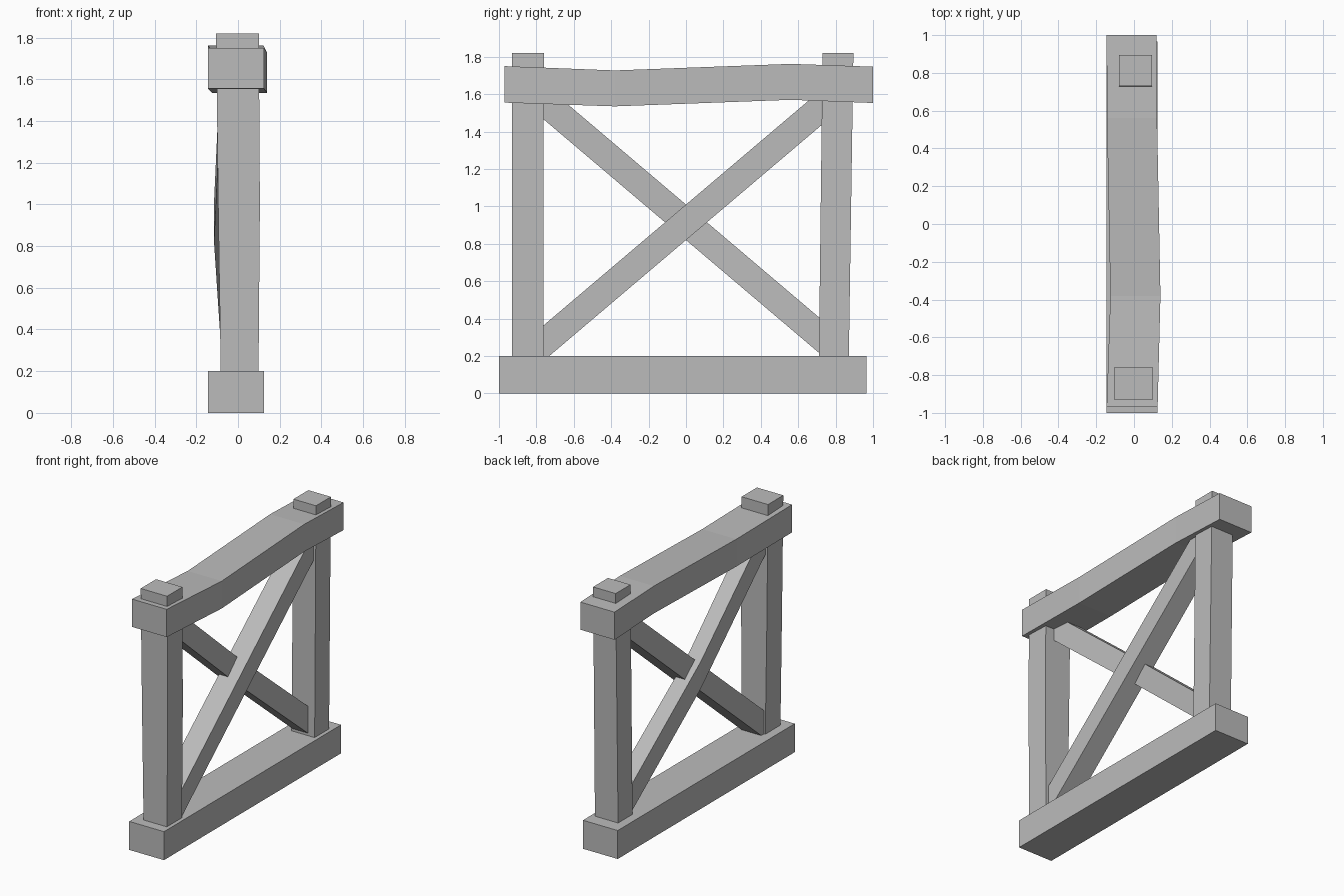
import bpy
import bmesh

old = bpy.data.objects.get("Cube")
if old:
    bpy.data.objects.remove(old, do_unlink=True)

grey = bpy.data.materials.new("plain grey")
grey.use_nodes = True
grey.diffuse_color = (0.5, 0.5, 0.5, 1)
grey.node_tree.nodes["Principled BSDF"].inputs["Base Color"].default_value = (0.5, 0.5, 0.5, 1)


def loft(name, rings):
    """Skin a row of four-cornered sections into a closed timber."""
    bm = bmesh.new()
    rows = [[bm.verts.new(p) for p in ring] for ring in rings]
    for a, b in zip(rows, rows[1:]):
        for i in range(4):
            j = (i + 1) % 4
            bm.faces.new((a[i], a[j], b[j], b[i]))
    bm.faces.new(rows[0])
    bm.faces.new(rows[-1])
    bmesh.ops.recalc_face_normals(bm, faces=bm.faces)
    mesh = bpy.data.meshes.new(name)
    bm.to_mesh(mesh)
    bm.free()
    mesh.materials.append(grey)
    obj = bpy.data.objects.new(name, mesh)
    bpy.context.collection.objects.link(obj)


def rail(name, stations):
    """Timber running along y; stations are (y, x0, x1, z0, z1)."""
    loft(name, [[(x0, y, z0), (x1, y, z0), (x1, y, z1), (x0, y, z1)]
                for y, x0, x1, z0, z1 in stations])


def post(name, stations):
    """Upright timber; stations are (z, x0, x1, y0, y1)."""
    loft(name, [[(x0, y0, z), (x1, y0, z), (x1, y1, z), (x0, y1, z)]
                for z, x0, x1, y0, y1 in stations])


def brace(name, direction, stations):
    """Diagonal timber with upright ends; stations are (y, x0, x1)."""
    rail(name, [(y, x0, x1, 0.82 + direction * 0.848 * y, 1.01 + direction * 0.848 * y)
                for y, x0, x1 in stations])


# Horizontal timbers
rail("base_beam", [(-1, -0.145, 0.125, 0, 0.2), (0.965, -0.145, 0.125, 0, 0.2)])
rail("top_beam", [(-0.97, -0.145, 0.125, 1.555, 1.75),
                  (-0.38, -0.125, 0.14, 1.535, 1.727),
                  (0.56, -0.143, 0.122, 1.57, 1.762),
                  (1.0, -0.145, 0.12, 1.553, 1.747)])

# Uprights
post("front_post", [(0.15, -0.082, 0.098, -0.93, -0.762),
                    (1.0, -0.095, 0.105, -0.93, -0.762),
                    (1.82, -0.105, 0.1, -0.93, -0.76)])
post("back_post", [(0.15, -0.082, 0.098, 0.71, 0.87),
                   (1.82, -0.08, 0.095, 0.73, 0.895)])

# Crossing braces
brace("left_brace", 1, [(-0.765, -0.073, 0.08), (0.725, -0.065, 0.08)])
brace("right_brace", -1, [(-0.765, -0.085, 0.035), (0, -0.115, -0.006), (0.715, -0.075, 0.045)])
